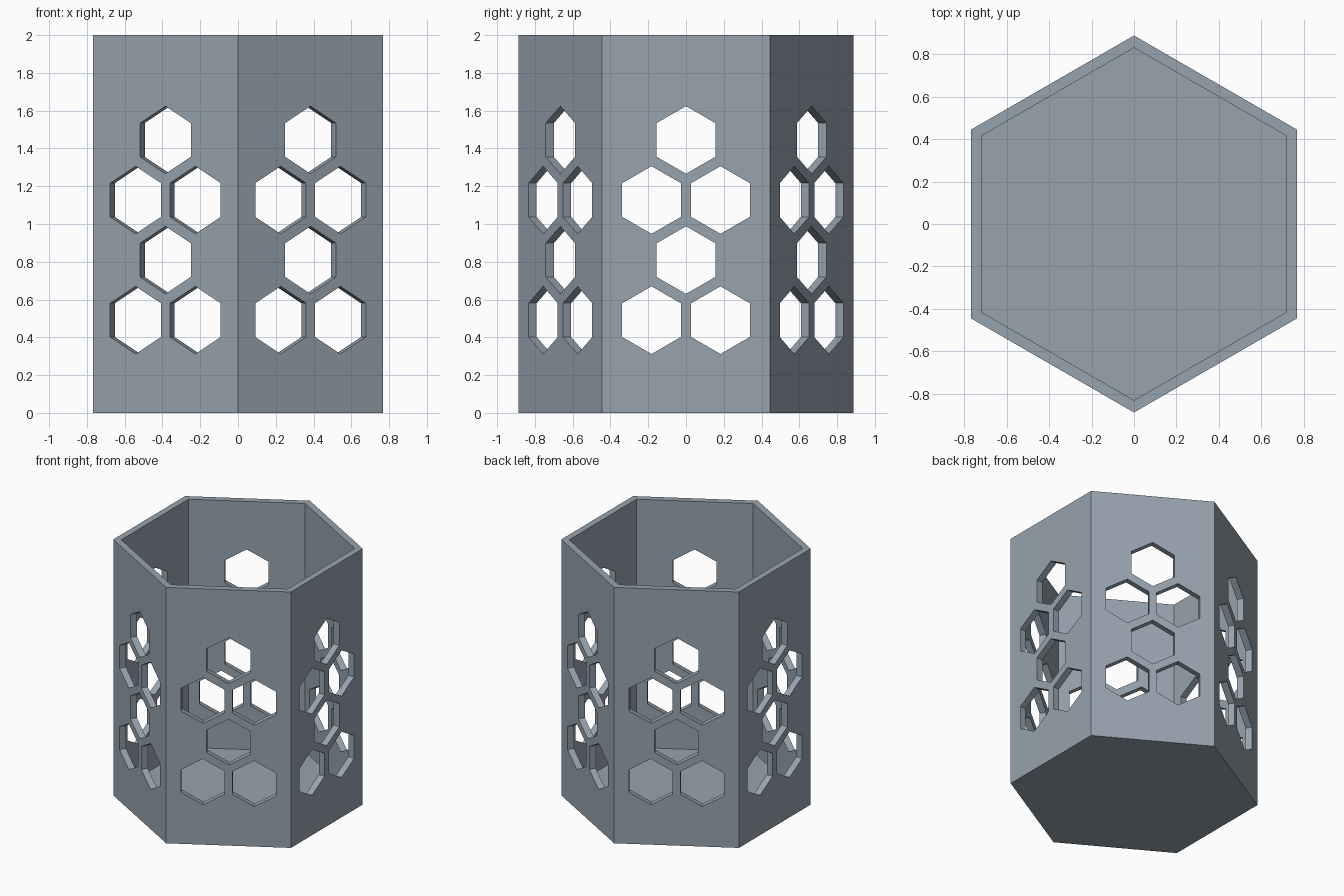
import bpy
import bmesh
from math import pi, cos
from mathutils import Matrix, Vector

if "Cube" in bpy.data.objects:
    bpy.data.objects.remove(bpy.data.objects["Cube"])

HEIGHT = 2.0
RADIUS = 0.887
WALL = 0.05
FLOOR = 0.06
APOTHEM = RADIUS * cos(pi / 6)
HOLE_RADIUS = 0.179
HOLE_SHIFT = 0.1825
ROW_STEP = 0.318
BOTTOM_ROW = 0.491


def hex_prism(bm, radius, depth, matrix):
    """Hexagonal prism along local z with corners on local y."""
    return bmesh.ops.create_cone(
        bm, cap_ends=True, segments=6, radius1=radius, radius2=radius,
        depth=depth, matrix=matrix)


def make_object(name, bm):
    bmesh.ops.recalc_face_normals(bm, faces=bm.faces)
    mesh = bpy.data.meshes.new(name)
    bm.to_mesh(mesh)
    bm.free()
    obj = bpy.data.objects.new(name, mesh)
    bpy.context.collection.objects.link(obj)
    return obj


grey = bpy.data.materials.new("blue_grey")
grey.use_nodes = True
colour = (0.305, 0.366, 0.425, 1)
grey.diffuse_color = colour
grey.node_tree.nodes["Principled BSDF"].inputs["Base Color"].default_value = colour

# Hexagonal cup: solid prism with an inset, sunken top
bm = bmesh.new()
hex_prism(bm, RADIUS, HEIGHT, Matrix.Translation((0, 0, HEIGHT / 2)))
# Put one corner exactly on the front
front = min(bm.verts, key=lambda v: v.co.y).co
turn = Vector((front.x, front.y)).angle_signed(Vector((0, -1)))
bmesh.ops.rotate(bm, verts=bm.verts, matrix=Matrix.Rotation(-turn, 3, "Z"))
bm.normal_update()
top = max(bm.faces, key=lambda f: f.calc_center_median().z)
bmesh.ops.inset_region(bm, faces=[top], thickness=WALL, use_even_offset=True)
well = bmesh.ops.extrude_face_region(bm, geom=[top])["geom"]
for v in well:
    if isinstance(v, bmesh.types.BMVert):
        v.co.z = FLOOR
if top.is_valid:
    bmesh.ops.delete(bm, geom=[top], context="FACES_ONLY")
cup = make_object("hexagonal_cup", bm)
cup.data.materials.append(grey)

# Honeycomb cutters: alternating rows of two and one on every wall
bm = bmesh.new()
to_wall = Matrix.Rotation(pi / 2, 4, "Y")
for side in range(6):
    spin = Matrix.Rotation(side * pi / 3, 4, "Z")
    for row in range(4):
        shifts = (-HOLE_SHIFT, HOLE_SHIFT) if row % 2 == 0 else (0,)
        for shift in shifts:
            place = Matrix.Translation(
                (APOTHEM - WALL / 2, shift, BOTTOM_ROW + row * ROW_STEP))
            made = hex_prism(bm, HOLE_RADIUS, 0.15, Matrix.Identity(4))["verts"]
            # Corners point up and down on the wall
            on_x = any(abs(v.co.y) < 1e-4 for v in made)
            align = Matrix.Rotation(0 if on_x else pi / 2, 4, "Z")
            bmesh.ops.transform(bm, verts=made,
                                matrix=spin @ place @ to_wall @ align)
cutter = make_object("honeycomb_cutter", bm)
cutter.hide_render = True
cutter.data.materials.append(grey)

# Cut the holes and keep the finished mesh
cut = cup.modifiers.new("honeycomb", "BOOLEAN")
cut.operation = "DIFFERENCE"
cut.solver = "EXACT"
cut.object = cutter
graph = bpy.context.evaluated_depsgraph_get()
finished = bpy.data.meshes.new_from_object(cup.evaluated_get(graph))
cup.modifiers.clear()
cup.data = finished
bpy.data.objects.remove(cutter)
